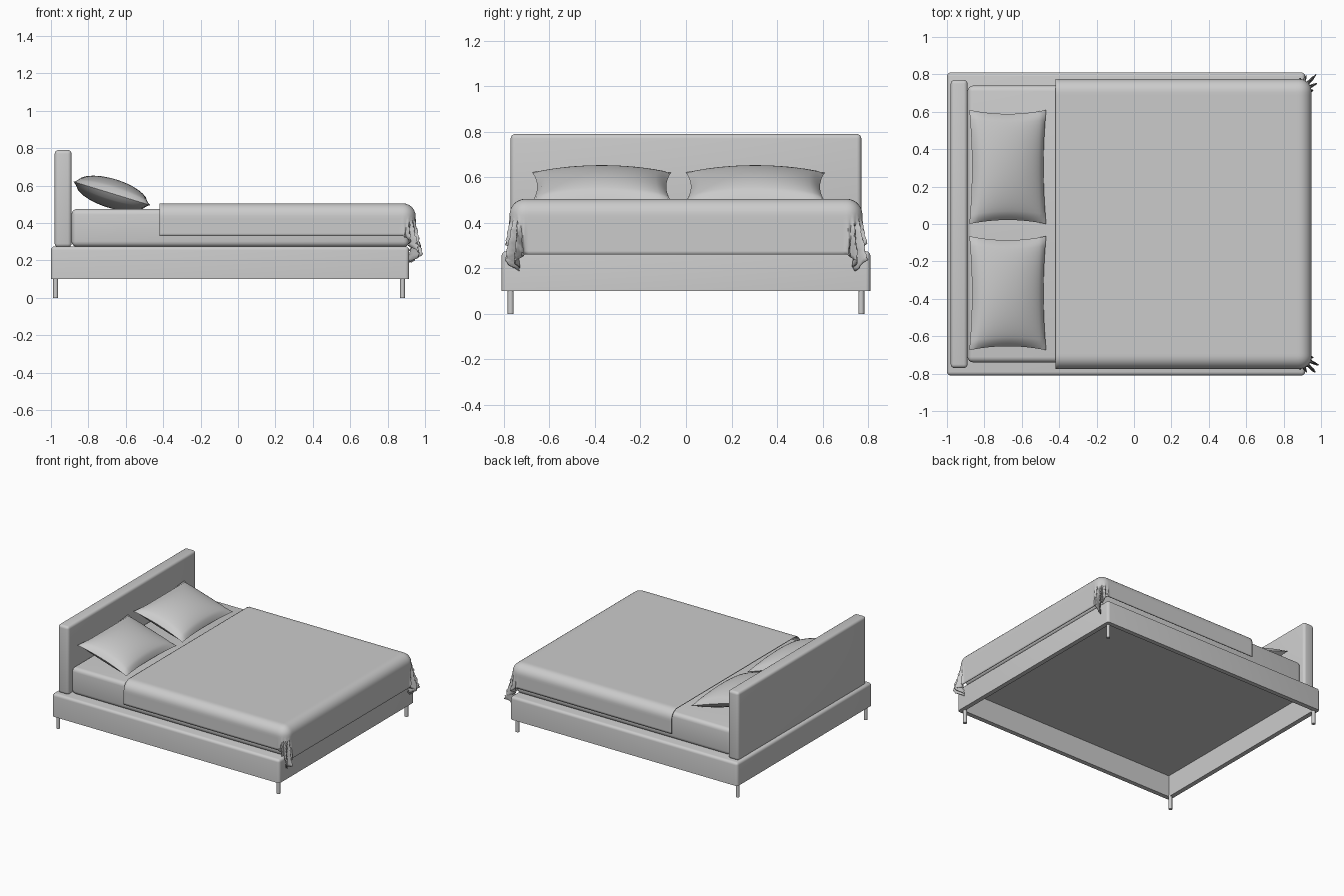
import bpy, bmesh, math, random
from mathutils import Matrix, Vector

random.seed(4)
cube = bpy.data.objects.get("Cube")
if cube:
    bpy.data.objects.remove(cube, do_unlink=True)

grey = bpy.data.materials.new("light grey")
grey.use_nodes = True
grey.diffuse_color = (0.6, 0.6, 0.6, 1)
grey.node_tree.nodes["Principled BSDF"].inputs["Base Color"].default_value = (0.6, 0.6, 0.6, 1)


def finish(bm, name, angle=35):
    bmesh.ops.recalc_face_normals(bm, faces=bm.faces)
    mesh = bpy.data.meshes.new(name)
    bm.to_mesh(mesh)
    bm.free()
    obj = bpy.data.objects.new(name, mesh)
    bpy.context.collection.objects.link(obj)
    mesh.materials.append(grey)
    bpy.ops.object.select_all(action='DESELECT')
    obj.select_set(True)
    bpy.context.view_layer.objects.active = obj
    bpy.ops.object.shade_smooth_by_angle(angle=math.radians(angle))
    return obj


def box(name, low, high, round_edge, hollow=None):
    """Rounded box; hollow = (wall, depth) opens it from below."""
    bm = bmesh.new()
    bmesh.ops.create_cube(bm, size=1)
    for v in bm.verts:
        v.co = [l + (c + 0.5) * (h - l) for l, c, h in zip(low, v.co, high)]
    edges = [e for e in bm.edges if not hollow or max(v.co.z for v in e.verts) > high[2] - 0.001]
    bmesh.ops.bevel(bm, geom=edges, offset=round_edge, segments=4, profile=0.5, affect='EDGES')
    if hollow:
        bm.normal_update()
        floor = min(bm.faces, key=lambda f: f.calc_center_median().z)
        bmesh.ops.inset_region(bm, faces=[floor], thickness=hollow[0])
        up = bmesh.ops.extrude_discrete_faces(bm, faces=[floor])["faces"][0]
        bmesh.ops.translate(bm, verts=up.verts, vec=(0, 0, hollow[1]))
    return finish(bm, name)


def sheet(bm, nu, nv, place):
    """Grid of quads whose points come from place(u, v), with u and v from 0 to 1."""
    rows = [[bm.verts.new(place(i / nu, j / nv)) for j in range(nv + 1)] for i in range(nu + 1)]
    for i in range(nu):
        for j in range(nv):
            bm.faces.new((rows[i][j], rows[i + 1][j], rows[i + 1][j + 1], rows[i][j + 1]))


# Base, mattress and headboard
box("bed_frame", (-1, -0.81, 0.1), (0.915, 0.81, 0.275), 0.02, hollow=(0.035, 0.165))
box("mattress", (-0.89, -0.74, 0.272), (0.915, 0.74, 0.475), 0.03)
box("headboard", (-0.98, -0.77, 0.27), (-0.89, 0.77, 0.79), 0.02)

# Legs
for x, end in ((-0.975, "head"), (0.88, "foot")):
    for y, side in ((-0.77, "right"), (0.77, "left")):
        bm = bmesh.new()
        bmesh.ops.create_cone(bm, cap_ends=True, segments=12, radius1=0.013, radius2=0.013,
                              depth=0.11, matrix=Matrix.Translation((x, y, 0.055)))
        finish(bm, f"{end}_{side}_leg")

# Blanket: flat on top, rolled over the edges, pleated at the two foot corners
R = 0.07
ARC = R * math.pi / 2
FLAT_X, FLAT_Y, TOP = 0.88, 0.705, 0.505
SIDE, FOOT = 0.215, 0.285


def roll(d):
    if d < ARC:
        return R * math.sin(d / R), R * (1 - math.cos(d / R))
    return R, R + d - ARC


def drape(u, v):
    s = -0.42 + u * (FLAT_X + FOOT + 0.42)
    t = (v * 2 - 1) * (FLAT_Y + SIDE)
    a, b = max(0, s - FLAT_X), max(0, abs(t) - FLAT_Y)
    d = math.hypot(a, b)
    out, down = roll(d)
    phi = math.atan2(b, a)
    cx, cy = (a / d, b / d) if d else (0, 0)
    # Loose cloth swings out in folds where both overhangs meet
    loose = max(0, d - ARC) * math.sin(2 * phi)
    out += loose * (0.1 + 0.2 * math.sin(phi * 18)) + random.uniform(-0.06, 0.06) * loose
    return Vector((min(s, FLAT_X) + out * cx,
                   math.copysign(min(abs(t), FLAT_Y) + out * cy, t), TOP - down))


bm = bmesh.new()
sheet(bm, 100, 120, drape)
blanket = finish(bm, "blanket", 50)
thick = blanket.modifiers.new("thickness", 'SOLIDIFY')
thick.thickness = 0.006
thick.offset = -1


# Pillows: two puffed sheets meeting at a seam, with corners drawn out
def pillow(name, y_mid):
    bm = bmesh.new()
    for sign in (1, -1):
        def puff(u, v):
            p, q = u * 2 - 1, v * 2 - 1
            x = 0.215 * p * (1 - 0.07 * (1 - q * q))
            y = 0.305 * q * (1 - 0.07 * (1 - p * p))
            rise = max(0, (1 - p * p) * (1 - q * q)) ** 0.5
            return Vector((x, y, sign * 0.078 * rise))
        sheet(bm, 20, 24, puff)
    bmesh.ops.remove_doubles(bm, verts=bm.verts, dist=0.0005)
    bm.transform(Matrix.Translation((-0.675, y_mid, 0.558)) @ Matrix.Rotation(math.radians(17), 4, 'Y'))
    finish(bm, name, 60)


pillow("left_pillow", 0.305)
pillow("right_pillow", -0.37)
